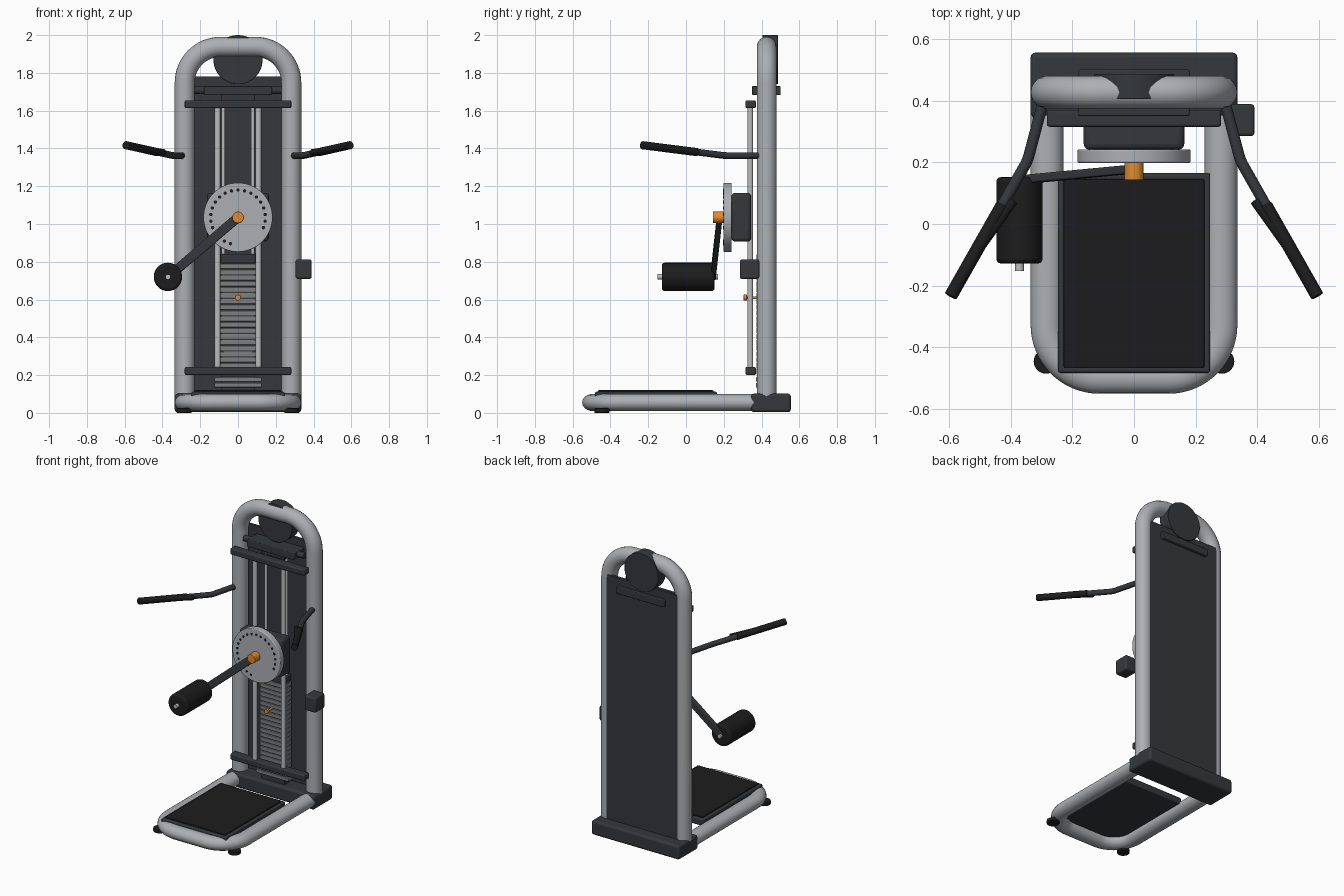
import bpy, bmesh, math
from mathutils import Vector

if "Cube" in bpy.data.objects:
    bpy.data.objects.remove(bpy.data.objects["Cube"])


def material(name, rgb):
    m = bpy.data.materials.new(name)
    m.diffuse_color = (*rgb, 1)
    m.use_nodes = True
    m.node_tree.nodes["Principled BSDF"].inputs["Base Color"].default_value = m.diffuse_color
    return m


SILVER = material("silver", (0.42, 0.43, 0.45))
STEEL = material("steel", (0.5, 0.51, 0.52))
PLATE = material("plate_grey", (0.2, 0.21, 0.22))
DARK = material("charcoal", (0.035, 0.039, 0.044))
BLACK = material("rubber", (0.012, 0.012, 0.013))
ORANGE = material("orange", (0.75, 0.26, 0.03))


def finish(ob, name, mat, bevel=0.0, seg=3):
    ob.name = ob.data.name = name
    ob.data.materials.clear()
    ob.data.materials.append(mat)
    bpy.ops.object.select_all(action='DESELECT')
    ob.select_set(True)
    bpy.context.view_layer.objects.active = ob
    if bevel:
        b = ob.modifiers.new("bevel", 'BEVEL')
        b.width, b.segments, b.limit_method = bevel, seg, 'ANGLE'
    bpy.ops.object.shade_smooth_by_angle(angle=math.radians(35))
    return ob


def box(name, x, y, z, mat, bevel=0.006):
    """Box from (min, max) pairs."""
    bpy.ops.mesh.primitive_cube_add(size=1)
    ob = bpy.context.object
    for v in ob.data.vertices:
        v.co = [a[0] + (c + 0.5) * (a[1] - a[0]) for c, a in zip(v.co, (x, y, z))]
    return finish(ob, name, mat, bevel)


def rod(name, a, b, r, mat, bevel=0.0, sides=32):
    """Cylinder between two points."""
    a, b = Vector(a), Vector(b)
    bpy.ops.mesh.primitive_cylinder_add(radius=r, depth=(b - a).length, vertices=sides,
                                        location=(a + b) / 2)
    ob = bpy.context.object
    ob.rotation_euler = (b - a).to_track_quat('Z', 'Y').to_euler()
    return finish(ob, name, mat, bevel)


def fillet(pts, r, n=12):
    """Round the inner corners of a path."""
    pts = [Vector(p) for p in pts]
    out = [pts[0]]
    for p, c, q in zip(pts, pts[1:], pts[2:]):
        u, v = (p - c).normalized(), (q - c).normalized()
        half = u.angle(v) / 2
        centre = c + (u + v).normalized() * (r / math.sin(half))
        s, e = c + u * (r / math.tan(half)) - centre, c + v * (r / math.tan(half)) - centre
        ang = s.angle(e)
        out += [centre + (s * math.sin((1 - i / n) * ang) + e * math.sin(i / n * ang))
                / math.sin(ang) for i in range(n + 1)]
    return out + [pts[-1]]


def tube(name, pts, radius, mat):
    cu = bpy.data.curves.new(name, 'CURVE')
    cu.dimensions = '3D'
    cu.bevel_depth, cu.bevel_resolution, cu.use_fill_caps = radius, 7, True
    sp = cu.splines.new('POLY')
    sp.points.add(len(pts) - 1)
    for p, c in zip(sp.points, pts):
        p.co = (*c, 1)
    ob = bpy.data.objects.new(name, cu)
    bpy.context.collection.objects.link(ob)
    bpy.ops.object.select_all(action='DESELECT')
    ob.select_set(True)
    bpy.context.view_layer.objects.active = ob
    bpy.ops.object.convert(target='MESH')
    return finish(bpy.context.object, name, mat)


# Main tubes: upright arch and U-shaped floor frame
X = 0.282
tube("upright_arch", fillet([(-X, 0.427, 0.06), (-X, 0.427, 1.938), (X, 0.427, 1.938),
                             (X, 0.427, 0.06)], 0.19, 16), 0.053, SILVER)
base = tube("floor_frame", fillet([(-X, 0.42, 0), (-X, -0.497, 0), (X, -0.497, 0),
                                   (X, 0.42, 0)], 0.17, 16), 0.053, SILVER)
for v in base.data.vertices:
    v.co.z = v.co.z * 0.85 + 0.055

# Rear base block, feet, standing platform
box("rear_base_block", (-0.335, 0.335), (0.345, 0.555), (0.004, 0.102), DARK, 0.015)
for s in (-1, 1):
    rod("foot", (s * 0.285, -0.445, 0), (s * 0.285, -0.445, 0.025), 0.04, BLACK, 0.004)
box("platform_tray", (-0.247, 0.247), (-0.482, 0.165), (0.065, 0.112), DARK, 0.008)
box("platform_mat", (-0.228, 0.228), (-0.465, 0.145), (0.1, 0.12), BLACK, 0.004)

# Back panel, header beam and round badge
box("back_panel", (-0.288, 0.288), (0.458, 0.478), (0.09, 1.782), DARK, 0.003)
box("header_beam", (-0.18, 0.18), (0.35, 0.5), (1.682, 1.73), DARK, 0.005)
rod("header_axle", (-0.23, 0.40, 1.708), (0.23, 0.40, 1.708), 0.02, DARK)
box("header_block", (-0.09, 0.09), (0.375, 0.46), (1.65, 1.69), DARK, 0.004)
rod("round_badge", (0, 0.405, 1.87), (0, 0.486, 1.87), 0.13, DARK, 0.003, 64)

# Cross bars and the two sets of guide rods
for z in (0.222, 1.634):
    box("cross_bar", (-0.282, 0.282), (0.315, 0.37), (z - 0.021, z + 0.021), DARK, 0.008)
for s in (-1, 1):
    rod("carriage_rod", (s * 0.108, 0.34, 0.23), (s * 0.108, 0.34, 1.63), 0.0155, STEEL)
    rod("stack_rod", (s * 0.078, 0.415, 0.12), (s * 0.078, 0.415, 1.68), 0.01, STEEL)

# Weight stack with cap, bottom pads and selector pin
step = 0.031
for i in range(19):
    z = 0.205 + i * step
    box("weight_plate", (-0.096, 0.096), (0.372, 0.448), (z, z + step - 0.004), PLATE, 0.003)
box("stack_core", (-0.088, 0.088), (0.38, 0.44), (0.1, 0.8), DARK, 0)
box("stack_cap", (-0.092, 0.092), (0.374, 0.446), (0.792, 0.842), DARK, 0.005)
for z in (0.135, 0.165):
    box("stack_base_plate", (-0.125, 0.125), (0.37, 0.45), (z, z + 0.024), PLATE, 0.004)
rod("selector_pin", (0, 0.318, 0.61), (0, 0.40, 0.61), 0.007, ORANGE)
rod("selector_knob", (0, 0.305, 0.61), (0, 0.322, 0.61), 0.016, ORANGE, 0.003)

# Sliding carriage, index disc with ring of holes, hub
C = Vector((0, 0, 1.035))
box("carriage", (-0.163, 0.163), (0.24, 0.345), (0.907, 1.165), DARK, 0.02)
rod("index_disc", C + Vector((0, 0.198, 0)), C + Vector((0, 0.242, 0)), 0.183, SILVER, 0.005, 64)
for deg in list(range(-22, 203, 14)) + [240, 254]:
    a = math.radians(deg)
    p = C + Vector((math.cos(a) * 0.145, 0, math.sin(a) * 0.145))
    rod("index_hole", p + Vector((0, 0.197, 0)), p + Vector((0, 0.21, 0)), 0.009, BLACK, 0, 12)
rod("hub", C + Vector((0, 0.142, 0)), C + Vector((0, 0.2, 0)), 0.031, ORANGE, 0.003)

# Swing arm and padded roller
a, b = Vector((0, 0.178, 1.035)), Vector((-0.37, 0.143, 0.72))
d = (b - a).normalized()
side = d.cross(Vector((0, 1, 0))).normalized()
thick = d.cross(side)
bm = bmesh.new()
ends = [[bm.verts.new(p + side * i * 0.025 + thick * j * 0.014)
         for i, j in ((-1, -1), (1, -1), (1, 1), (-1, 1))] for p in (a, b)]
bm.faces.new(ends[0])
bm.faces.new(ends[1][::-1])
for i in range(4):
    k = (i + 1) % 4
    bm.faces.new((ends[0][i], ends[1][i], ends[1][k], ends[0][k]))
bmesh.ops.recalc_face_normals(bm, faces=bm.faces)
me = bpy.data.meshes.new("swing_arm")
bm.to_mesh(me)
bm.free()
arm = bpy.data.objects.new("swing_arm", me)
bpy.context.collection.objects.link(arm)
finish(arm, "swing_arm", DARK, 0.006)
rod("roller_pad", (-0.371, -0.128, 0.72), (-0.371, 0.152, 0.72), 0.075, BLACK, 0.015, 48)
rod("roller_axle", (-0.371, -0.152, 0.72), (-0.371, 0.17, 0.72), 0.014, STEEL)

# Hand holds on both sides
for s in (-1, 1):
    bend, tip = Vector((s * 0.345, 0.205, 1.362)), Vector((s * 0.592, -0.23, 1.417))
    tube("handle_bar", fillet([(s * 0.297, 0.385, 1.362), bend, tip], 0.12, 6), 0.018, DARK)
    u = tip - bend
    rod("handle_grip", bend + u * 0.33, tip + u * 0.01, 0.0215, BLACK, 0.004)
    off = Vector((-s * 0.02, -0.011, 0.002))
    rod("grip_bulge", bend + u * 0.27 + off, bend + u * 0.62 + off * 0.2, 0.017, BLACK, 0.004)

# Adjustment box on the right upright
box("side_box", (0.305, 0.39), (0.285, 0.388), (0.71, 0.812), DARK, 0.01)
